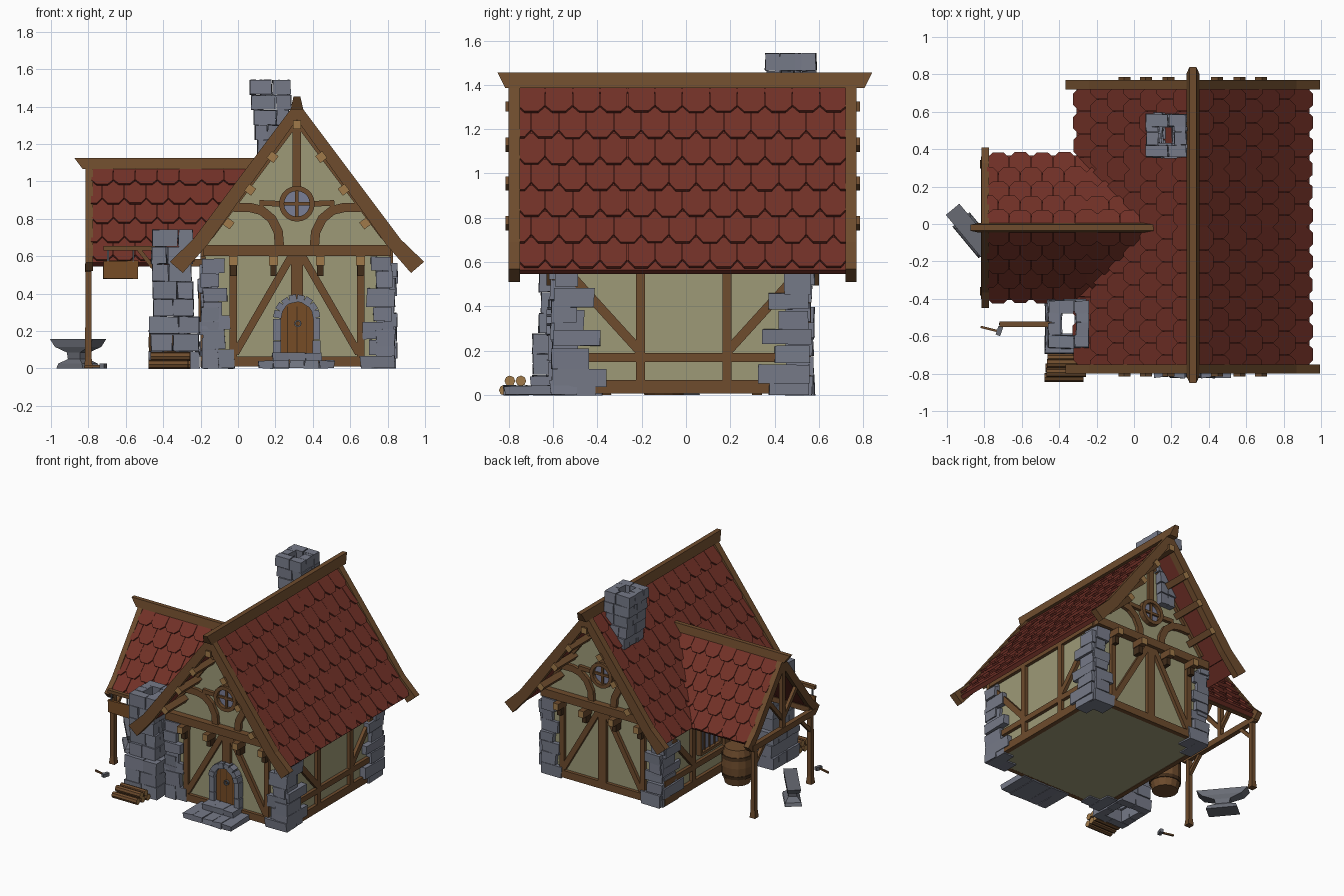
import bpy, bmesh, math, random
from mathutils import Vector, Matrix

if "Cube" in bpy.data.objects:
    bpy.data.objects.remove(bpy.data.objects["Cube"])

random.seed(4)
COLOURS = {"timber": (110, 76, 45), "tan_wood": (160, 122, 74), "plaster": (158, 154, 119),
           "stone": (118, 122, 136), "roof_tile": (114, 49, 39), "dark_wood": (66, 45, 26),
           "door_wood": (118, 76, 38), "glass": (122, 126, 150), "iron": (104, 107, 116)}
MATS = {}
for n, c in COLOURS.items():
    MATS[n] = bpy.data.materials.new(n)
    MATS[n].diffuse_color = [((v / 255 + 0.055) / 1.055) ** 2.4 for v in c] + [1]
KEYS = list(COLOURS)
parts = {}


def loft(name, rings, mat, cap=None):
    """Skin a closed solid through rings of points, added to the named part."""
    bm = parts.setdefault(name, bmesh.new())
    vs = [[bm.verts.new(p) for p in r] for r in rings]
    faces, n = [], len(rings[0])
    for a, b in zip(vs, vs[1:]):
        faces += [bm.faces.new((a[i], a[(i + 1) % n], b[(i + 1) % n], b[i])) for i in range(n)]
    ends = [bm.faces.new(vs[0][::-1]), bm.faces.new(vs[-1])]
    for f in faces + ends:
        f.material_index = KEYS.index(mat)
    for f in ends:
        f.material_index = KEYS.index(cap or mat)
    bmesh.ops.recalc_face_normals(bm, faces=faces + ends)


def prism(name, pts, axis, a, b, mat, cap=None):
    put = {"x": lambda p, t: (t, *p), "y": lambda p, t: (p[0], t, p[1]), "z": lambda p, t: (*p, t)}[axis]
    loft(name, [[put(p, t) for p in pts] for t in (a, b)], mat, cap)


def strip(name, path, w, axis, a, b, mat, closed=False, cap=None):
    """Flat bar of width w following a 2D path."""
    P, n, sides = [Vector(p) for p in path], len(path), []
    for i in range(n):
        p0 = P[(i - 1) % n] if closed else P[max(i - 1, 0)]
        p1 = P[(i + 1) % n] if closed else P[min(i + 1, n - 1)]
        t = (p1 - p0).normalized()
        o = Vector((-t.y, t.x)) * w / 2
        sides.append((P[i] + o, P[i] - o))
    for i in range(n if closed else n - 1):
        (l0, r0), (l1, r1) = sides[i], sides[(i + 1) % n]
        prism(name, [l0, l1, r1, r0], axis, a, b, mat, cap)


def box(name, x0, x1, y0, y1, z0, z1, mat, jit=0.0, rot=0.0):
    cx, cy = (x0 + x1) / 2, (y0 + y1) / 2
    R, j = Matrix.Rotation(rot, 2), lambda: random.uniform(-jit, jit)
    base = [(x0, y0), (x1, y0), (x1, y1), (x0, y1)]
    loft(name, [[(*(R @ Vector((x - cx + j(), y - cy + j())) + Vector((cx, cy))), z + j() * 0.5)
                 for x, y in base] for z in (z0, z1)], mat)


def circle(cx, cy, r, n=16):
    return [(cx + r * math.cos(i * math.tau / n), cy + r * math.sin(i * math.tau / n)) for i in range(n)]


CX, CY = 0.315, -0.02
YF, YB, XL, XR = -0.57, 0.54, -0.175, 0.805

# Plaster body with gables
prism("house_walls", [(XL, 0.01), (XR, 0.01), (XR, 0.68), (CX, 1.33), (XL, 0.68)], "y", YF, YB, "plaster")

# Timber framing, joists and purlins on both gable ends
for y, d in ((YF, -1), (YB, 1)):
    def bar(path, w, depth=0.025, closed=False):
        strip("gable_timbers", path, w, "y", y - d * 0.01, y + d * depth, "timber", closed)
    bar([(XL, 0.037), (XR, 0.037)], 0.055)
    bar([(XL - 0.01, 0.63), (XR + 0.01, 0.63)], 0.06, 0.05)
    bar([(CX, 0.36 if d < 0 else 0.04), (CX, 0.62)], 0.065)
    bar([(CX, 0.95), (CX, 1.33)], 0.045)
    bar([(XL + 0.02, 0.71), (CX, 1.32), (XR - 0.02, 0.71)], 0.05)
    for s in (-1, 1):
        bar([(CX + s * 0.34, 0.05), (CX + s * 0.34, 0.6)], 0.04)
        bar([(CX + s * 0.33, 0.08), (CX + s * 0.03, 0.6)], 0.04)
        bar([(CX + s * 0.09, 0.88), (CX + s * 0.2, 0.885)], 0.03)
        bar([(CX + s * u, z) for u, z in
             ((0.093, 0.65), (0.1, 0.73), (0.135, 0.8), (0.19, 0.845), (0.25, 0.86), (0.34, 0.86))], 0.05)
        for u in (0.125, 0.34):
            x = CX + s * u
            prism("joists", [(x - 0.023, 0.55), (x + 0.023, 0.55), (x + 0.023, 0.6), (x - 0.023, 0.6)],
                  "y", y, y + d * 0.10, "timber", "tan_wood")
            box("joist_brackets", x - 0.017, x + 0.017, *sorted((y, y + d * 0.06)), 0.495, 0.552, "dark_wood")
        for u, z in ((0.13, 1.13), (0.25, 0.955), (0.365, 0.775)):
            t = Vector((s * 0.595, -0.8)) * 0.023
            c = Vector((CX + s * u, z))
            strip("purlins", [c - t, c + t], 0.046, "y", y, y + d * 0.245, "timber", cap="tan_wood")
    prism("purlins", [(CX - 0.022, 1.28), (CX + 0.022, 1.28), (CX + 0.022, 1.325), (CX - 0.022, 1.325)],
          "y", y, y + d * 0.245, "timber", "tan_wood")
    # Round window
    prism("round_glass", circle(CX, 0.88, 0.08), "y", y, y + d * 0.012, "glass")
    strip("round_window_frame", circle(CX, 0.88, 0.082, 20), 0.027, "y", y, y + d * 0.04, "timber", True)
    for p, q in (((-0.08, 0), (0.08, 0)), ((0, -0.08), (0, 0.08))):
        strip("round_window_frame", [(CX + p[0], 0.88 + p[1]), (CX + q[0], 0.88 + q[1])], 0.018,
              "y", y, y + d * 0.025, "timber")

# Timber framing on both long sides
for x, d in ((XR, 1), (XL, -1)):
    def bar(path, w):
        strip("side_timbers", path, w, "x", x - d * 0.01, x + d * 0.025, "timber")
    bar([(YF, 0.037), (YB, 0.037)], 0.06)
    bar([(YF, 0.17), (YB, 0.17)], 0.042)
    bar([(YF, 0.62), (YB, 0.62)], 0.05)
    for s in (-1, 1):
        bar([(-0.01 + s * 0.195, 0.05), (-0.01 + s * 0.195, 0.62)], 0.042)
        bar([(-0.01 + s * 0.2, 0.2), (-0.01 + s * 0.5, 0.53)], 0.042)

# Barred window on the porch wall
box("side_glass", XL - 0.012, XL, -0.12, 0.1, 0.25, 0.46, "glass")
strip("side_window_frame", [(-0.13, 0.24), (0.11, 0.24), (0.11, 0.47), (-0.13, 0.47)], 0.03, "x",
      XL - 0.035, XL, "timber", True)
for y in (-0.07, -0.01, 0.05):
    box("side_window_frame", XL - 0.022, XL, y - 0.007, y + 0.007, 0.25, 0.46, "timber")

# Corner stones: staggered blocks wrapping each corner, shrinking upward
for x, sx in ((-0.205, 1), (0.84, -1)):
    for y, sy in ((-0.61, 1), (0.57, -1)):
        z, i = 0.0, 0
        while z < 0.58:
            h = min(random.uniform(0.07, 0.11), 0.6 - z)
            k, alt = z / 0.6, 0.02 * (-1) ** i
            wx, wy = 0.165 - 0.06 * k + alt, 0.23 - 0.09 * k - alt * 1.6
            ox, oy = random.uniform(-0.012, 0.012), random.uniform(-0.012, 0.012)
            box("corner_stones", *sorted((x + sx * (0.012 + ox), x + sx * wx)), *sorted((y + oy, y + sy * 0.12)),
                z, z + h - 0.004, "stone", 0.005)
            zb = max(0, z - h * 0.4)
            box("corner_stones", *sorted((x + ox, x + sx * 0.1)), *sorted((y + sy * (0.014 - oy), y + sy * wy)),
                zb, zb + h - 0.004, "stone", 0.005)
            z, i = z + h, i + 1


# Roofs: slab plus overlapping shingles with clipped corners
def roof(name, path, place, a0, a1, rows, tw):
    P = [Vector(p) for p in path]
    lens = [(q - p).length for p, q in zip(P, P[1:])]
    L = sum(lens)

    def at(s, off):
        k = 0 if s < lens[0] else 1
        t = (P[k + 1] - P[k]).normalized()
        return P[k] + t * (s - (lens[0] if k else 0)) + Vector((-t.y, t.x)) * -off * (1 if t.x < 0 else -1) * -1 * -1

    for s in (-1, 1):
        for p, q in zip(P, P[1:]):
            t = (q - p).normalized()
            o = Vector((t.y, -t.x)) * -0.03
            loft(name + "_slab", [[place(a0, s, c), place(a1(c.y), s, c), place(a1(c.y), s, c + o),
                                   place(a0, s, c + o)] for c in (p, q)], "roof_tile")
        for r in range(rows):
            lo, hi = L * r / rows, min(L, L * (r + 1.25) / rows)
            end = a1(at((lo + hi) / 2, 0).y)
            u = a0 - (tw / 2 if r % 2 else 0)
            while u < end:
                shape = [(0.01, 1), (0.99, 1), (0.99, 0.24), (0.75, 0), (0.25, 0), (0.01, 0.24)]
                sag = random.uniform(0, 0.006)
                rings = []
                for base in (0, -0.014):
                    ring = []
                    for a, v in shape:
                        v0, v1 = at(lo, 0.022 + sag + base), at(hi, 0.006 + base)
                        uu = min(max(u + a * tw, a0 - 0.0), end)
                        ring.append(place(uu, s, v0.lerp(v1, v)))
                    rings.append(ring)
                if min(u + tw, end) - max(u, a0) > 0.015:
                    loft(name + "_shingles", rings, "roof_tile")
                u += tw


roof("main_roof", [(0.622, 0.565), (0.545, 0.655), (0, 1.385)],
     lambda u, s, c: (CX + s * c.x, u, c.y), -0.76, lambda z: 0.73, 7, 0.124)
roof("porch_roof", [(0.385, 0.565), (0.33, 0.63), (0, 1.075)],
     lambda u, s, c: (u, CY + s * c.x, c.y), -0.785, lambda z: CX - (1.385 - z) / 1.34 + 0.02, 5, 0.118)

# Barge boards and ridge beams
for s in (-1, 1):
    main = [(0, 1.43), (0.555, 0.69), (0.68, 0.57), (0.61, 0.51), (0.475, 0.665), (0, 1.33)]
    for a, b in ((-0.80, -0.75), (0.72, 0.77)):
        prism("barge_boards", [(CX + s * u, z) for u, z in main], "y", a, b, "timber")
    small = [(0, 1.1), (0.345, 0.645), (0.43, 0.565), (0.39, 0.52), (0.285, 0.63), (0, 1.01)]
    prism("porch_barge_boards", [(CY + s * u, z) for u, z in small], "x", -0.815, -0.775, "timber")
loft("ridge_beam", [[(CX - w, -y, z), (CX + w, -y, z), (CX + w, y - 0.01, z), (CX - w, y - 0.01, z)]
                    for w, y, z in ((0.034, 0.815, 1.385), (0.018, 0.85, 1.455))], "timber")
loft("porch_ridge_beam", [[(a, CY - w, z), (0.11, CY - w, z), (0.11, CY + w, z), (a, CY + w, z)]
                          for w, a, z in ((0.026, -0.83, 1.065), (0.016, -0.875, 1.125))], "timber")

# Porch frame: posts, beams, king post and braces
for s in (-1, 1):
    y = CY + s * 0.34
    loft("porch_posts", [[(-0.8 + a * w, y + b * w, z) for a, b in ((-1, -1), (1, -1), (1, 1), (-1, 1))]
                         for w, z in ((0.023, 0), (0.017, 0.06), (0.016, 0.56))], "timber")
    box("porch_beams", -0.8, XL, y - 0.018, y + 0.018, 0.545, 0.585, "timber")
    strip("porch_braces", [(y, 0.4), (CY + s * 0.22, 0.52)], 0.025, "x", -0.812, -0.788, "timber")
    strip("porch_braces", [(CY, 0.62), (CY + s * 0.16, 0.8)], 0.03, "x", -0.812, -0.788, "timber")
box("porch_beams", -0.818, -0.782, CY - 0.38, CY + 0.38, 0.515, 0.56, "timber")
box("porch_king_post", -0.815, -0.785, CY - 0.018, CY + 0.018, 0.55, 1.05, "timber")


# Hollow stone stacks
def stack(name, z0, z1, rows, fit):
    for i in range(rows):
        a, b = (z0 + (z1 - z0) * k / rows for k in (i, i + 1))
        x0, x1, y0, y1 = (v + random.uniform(-0.007, 0.007) for v in fit((a + b) / 2))
        t, xm, ym = 0.065, random.uniform(0.35, 0.65), random.uniform(0.35, 0.65)
        xm, ym = x0 + (x1 - x0) * xm, y0 + (y1 - y0) * ym
        for ya, yb in ((y0, y0 + t), (y1 - t, y1)):
            box(name, x0, xm - 0.002, ya, yb, a, b - 0.003, "stone", 0.004)
            box(name, xm + 0.002, x1, ya, yb, a, b - 0.003, "stone", 0.004)
        for xa, xb in ((x0, x0 + t), (x1 - t, x1)):
            box(name, xa, xb, y0 + t, ym - 0.002, a, b - 0.003, "stone", 0.004)
            box(name, xa, xb, ym + 0.002, y1 - t, a, b - 0.003, "stone", 0.004)


stack("chimney", 0.98, 1.545, 7, lambda z: (0.125 - 0.11 * (z - 0.98), 0.245 + 0.07 * (z - 0.98), 0.36, 0.59))
stack("forge_stack", 0, 0.745, 8, lambda z: (-0.47, -0.21, -0.69, -0.38) if z < 0.26 else (-0.455, -0.245, -0.66, -0.405))

# Door, stone arch and steps
def arch(r, z0=0.06, zs=0.27, n=8):
    return [(CX - r, z0), (CX - r, 0.15)] + [(CX - r * math.cos(math.pi * i / n), zs + r * math.sin(math.pi * i / n))
            for i in range(n + 1)] + [(CX + r, 0.15), (CX + r, z0)]
prism("door", arch(0.09), "y", YF - 0.02, YF, "door_wood")
for u in (-0.05, 0, 0.05):
    box("door_gaps", CX + u - 0.002, CX + u + 0.002, YF - 0.023, YF - 0.018, 0.08, 0.33, "dark_wood")
strip("door_handle", circle(CX + 0.005, 0.24, 0.016, 10), 0.008, "y", YF - 0.034, YF - 0.02, "iron", True)
A = arch(0.106)
for p, q in zip(A, A[1:]):
    strip("door_arch", [Vector(p).lerp(Vector(q), f) for f in (0.0, 0.96)], random.uniform(0.036, 0.044), "y",
          YF - random.uniform(0.045, 0.06), YF, "stone")
for i in range(5):
    box("steps", 0.11 + i * 0.082, 0.188 + i * 0.082, -0.82, -0.57, 0, 0.042, "stone", 0.006)
for i in range(3):
    box("steps", 0.185 + i * 0.088, 0.27 + i * 0.088, -0.70, -0.57, 0.04, 0.083, "stone", 0.005)

# Firewood
for y, z in ((-0.82, 0.022), (-0.77, 0.022), (-0.72, 0.022), (-0.795, 0.064), (-0.745, 0.064)):
    o = random.uniform(-0.01, 0.01)
    prism("firewood", circle(y, z, 0.024, 8), "x", -0.47 + o, -0.26 + o, "timber", "tan_wood")

# Barrel with hoops
for name, prof, mat in (("barrel", ((0.09, 0), (0.11, 0.08), (0.114, 0.14), (0.11, 0.2), (0.09, 0.27)), "timber"),
                        ("barrel_hoops", ((0.11, 0.055), (0.114, 0.08)), "dark_wood"),
                        ("barrel_hoops", ((0.114, 0.195), (0.11, 0.22)), "dark_wood")):
    loft(name, [[(*p, z) for p in circle(-0.365, -0.1, r, 14)] for r, z in prof], mat)

# Hanging sign on a bracket
box("sign_arm", -0.72, -0.44, -0.55, -0.52, 0.63, 0.655, "timber")
strip("sign_arm", [(-0.455, 0.54), (-0.53, 0.635)], 0.022, "y", -0.545, -0.525, "timber")
box("sign_board", -0.72, -0.535, -0.543, -0.527, 0.48, 0.575, "door_wood", 0.004)
for x in (-0.695, -0.56):
    box("sign_chains", x - 0.005, x + 0.005, -0.54, -0.53, 0.57, 0.635, "iron")

# Anvil, turned on the ground
R = Matrix.Rotation(math.atan2(-0.77, 0.64), 2)
loft("anvil", [[(*(R @ Vector((a * l + o, b * w)) + Vector((-0.855, -0.06))), z)
                for a, b in ((-1, -1), (1, -1), (1, 1), (-1, 1))]
               for l, w, o, z in ((0.11, 0.06, 0, 0), (0.1, 0.055, 0, 0.025), (0.05, 0.03, 0, 0.05),
                                  (0.055, 0.032, 0, 0.085), (0.14, 0.045, 0, 0.115), (0.18, 0.047, 0, 0.158))], "iron")

# Hammer lying on the ground
strip("hammer_handle", [(-0.82, -0.55), (-0.72, -0.575)], 0.012, "z", 0.006, 0.018, "timber")
strip("hammer_head", [(-0.728, -0.595), (-0.712, -0.548)], 0.026, "z", 0, 0.026, "iron")

# Turn the collected parts into objects
for name, bm in parts.items():
    me = bpy.data.meshes.new(name)
    bm.to_mesh(me)
    bm.free()
    used = sorted({p.material_index for p in me.polygons})
    index = [used.index(p.material_index) for p in me.polygons]
    for k in used:
        me.materials.append(MATS[KEYS[k]])
    me.polygons.foreach_set("material_index", index)
    bpy.context.collection.objects.link(bpy.data.objects.new(name, me))

for m in bpy.data.materials:
    if m.users and not m.is_grease_pencil:
        m.use_nodes = True
        m.node_tree.nodes["Principled BSDF"].inputs["Base Color"].default_value = m.diffuse_color
